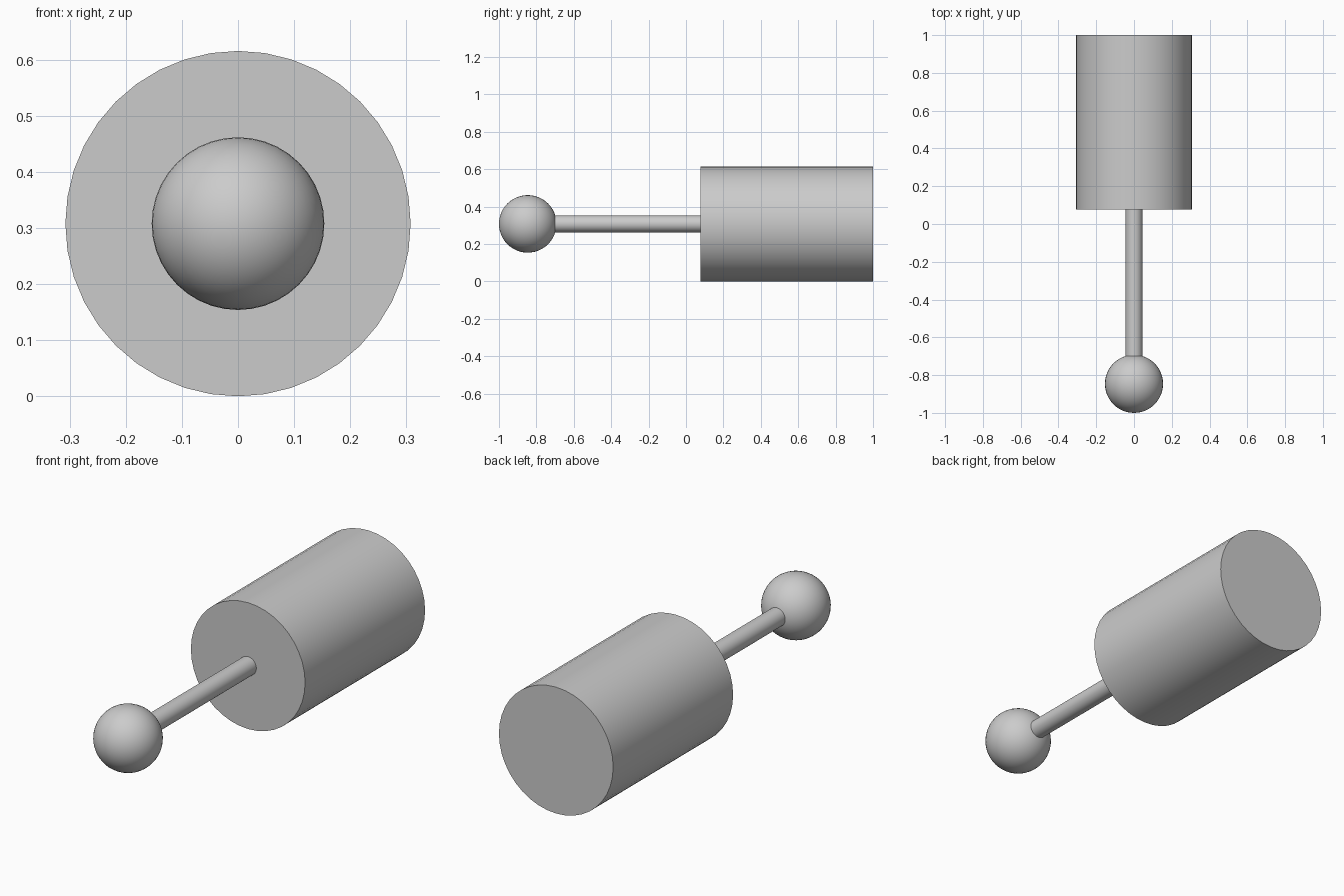
import bpy
import math

default = bpy.data.objects.get("Cube")
if default:
    bpy.data.objects.remove(default, do_unlink=True)

RADIUS = 0.3077        # body radius, also the height of the axis
BALL = RADIUS / 2
BODY_FRONT = 1 - 3 * RADIUS
BALL_Y = BALL - 1

grey = bpy.data.materials.new("plain grey")
grey.use_nodes = True
colour = (0.6, 0.6, 0.6, 1)
grey.diffuse_color = colour
grey.node_tree.nodes["Principled BSDF"].inputs["Base Color"].default_value = colour


def finish(name):
    ob = bpy.context.object
    ob.name = name
    ob.data.materials.append(grey)
    bpy.ops.object.shade_smooth_by_angle(angle=math.radians(40))


def rod_along_y(name, radius, start, end, sides):
    bpy.ops.mesh.primitive_cylinder_add(
        vertices=sides, radius=radius, depth=end - start,
        location=(0, (start + end) / 2, RADIUS), rotation=(math.pi / 2, 0, 0))
    finish(name)


# Large cylinder at the back
rod_along_y("body", RADIUS, BODY_FRONT, 1, 40)

# Thin rod joining the body to the ball
rod_along_y("rod", 0.045, BALL_Y + BALL * 0.9, BODY_FRONT + 0.01, 40)

# Ball at the front end
bpy.ops.mesh.primitive_uv_sphere_add(
    segments=40, ring_count=24, radius=BALL,
    location=(0, BALL_Y, RADIUS), rotation=(math.pi / 2, 0, 0))
finish("ball")
